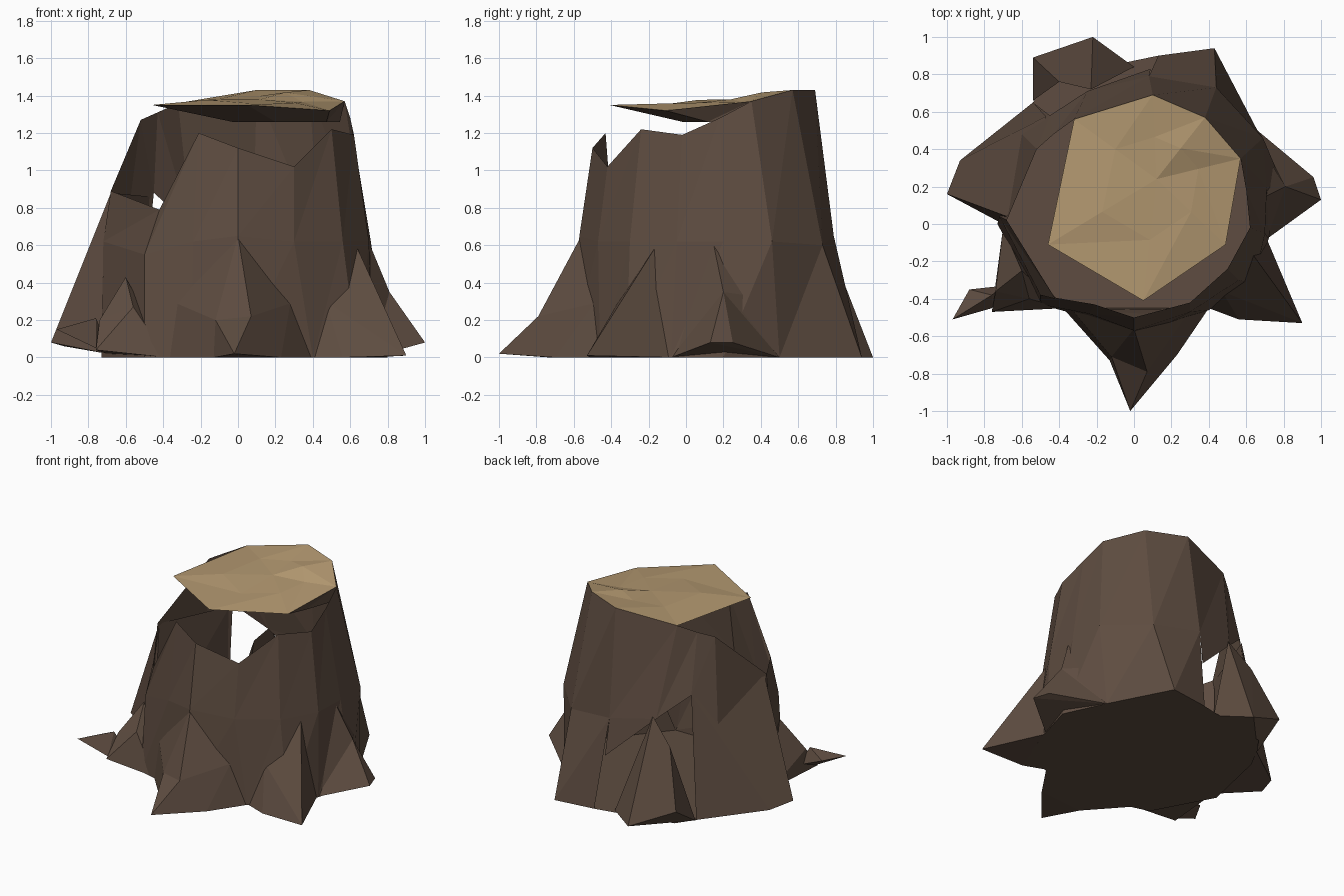
import bpy, bmesh
from mathutils import Vector

if "Cube" in bpy.data.objects:
    bpy.data.objects.remove(bpy.data.objects["Cube"])


def material(name, rgb):
    m = bpy.data.materials.new(name)
    m.diffuse_color = (*rgb, 1)
    m.use_nodes = True
    m.node_tree.nodes["Principled BSDF"].inputs["Base Color"].default_value = m.diffuse_color
    return m


BARK = material("dark bark", (0.112, 0.073, 0.052))
WOOD = material("cut wood", (0.455, 0.318, 0.165))


def finish(bm, name, mats):
    bmesh.ops.recalc_face_normals(bm, faces=bm.faces[:])
    me = bpy.data.meshes.new(name)
    bm.to_mesh(me)
    bm.free()
    for m in mats:
        me.materials.append(m)
    ob = bpy.data.objects.new(name, me)
    bpy.context.collection.objects.link(ob)
    return ob


def bridge(bm, a, b, mat=0, skip=()):
    """Triangulated band between two closed rings of equal count."""
    n = len(a)
    for i in range(n):
        if i in skip:
            continue
        j = (i + 1) % n
        for tri in ((a[i], a[j], b[j]), (a[i], b[j], b[i])):
            bm.faces.new(tri).material_index = mat


# Hollow trunk: broken rim, waist ring and ground ring, counter-clockwise
rim = [(.62, -.02, 1.19), (.60, .18, 1.28), (.57, .35, 1.37), (.38, .57, 1.43),
       (.10, .69, 1.43), (-.32, .56, 1.36), (-.43, .48, 1.31), (-.52, .40, 1.27),
       (-.68, .02, .89), (-.42, -.40, .79), (-.21, -.43, 1.20), (0, -.50, 1.12),
       (.30, -.42, 1.02), (.50, -.24, 1.22)]
waist = [(.70, -.05, .62), (.71, .20, .62), (.69, .46, .62), (.44, .73, .60),
         (.08, .79, .65), (-.25, .71, .70), (-.45, .58, .88), (-.60, .48, .66),
         (-.72, .04, .62), (-.50, -.38, .55), (-.24, -.48, .62), (0, -.57, .65),
         (.30, -.47, .62), (.56, -.30, .62)]
ground = [(.72, -.08), (.80, .20), (.66, .50), (.43, .94), (.13, .90),
          (-.45, .78), (-.54, .65), (-.62, .50), (-.73, 0), (-.50, -.43),
          (-.25, -.50), (0, -.62), (.40, -.46), (.64, -.32)]
bm = bmesh.new()
r0 = [bm.verts.new((x, y, 0)) for x, y in ground]
r1 = [bm.verts.new(p) for p in waist]
r2 = [bm.verts.new(p) for p in rim]
bridge(bm, r0, r1, skip=(4, 5))       # open split at the back left
bridge(bm, r1, r2)
shred = bm.verts.new((.09, .83, .38))  # bark left hanging over the split
bm.faces.new((r1[4], shred, r1[5]))
bm.faces.new(r0[::-1])
finish(bm, "hollow_trunk", [BARK])


# Roots: faceted wedges, each the hull of a few points
def root(name, pts):
    bm = bmesh.new()
    for p in pts:
        bm.verts.new(p)
    res = bmesh.ops.convex_hull(bm, input=bm.verts[:])
    junk = {v for v in res["geom_interior"] if isinstance(v, bmesh.types.BMVert)}
    bmesh.ops.delete(bm, geom=list(junk), context='VERTS')
    finish(bm, name, [BARK])


root("left_root", [(-.68, .04, .88), (-1, .16, .08), (-.93, .34, .06), (-.54, .65, 0),
                   (-.70, 0, .02), (-.47, .575, .86)])
root("right_root", [(.69, .14, .64), (.81, .20, .35), (.66, .50, 0), (.71, -.08, 0),
                    (.72, .34, .33)])
root("right_root_tip", [(.81, .20, .35), (1, .13, .08), (.96, .25, .08), (.81, .35, .05),
                        (.71, -.08, 0), (.66, .50, 0)])
root("front_right_root", [(.64, -.17, .58), (.90, -.53, .01), (.56, -.51, 0),
                          (.40, -.45, 0), (.71, -.08, 0), (.47, -.36, .30)])
root("front_root", [(0, -.56, .65), (.07, -.79, .22), (-.12, -.71, .20), (-.13, -.73, 0),
                    (.23, -.70, 0), (.40, -.45, 0), (-.38, -.45, 0), (.28, -.49, .29),
                    (-.33, -.46, .29)])
root("front_root_tip", [(-.02, -1, .02), (.07, -.79, .22), (-.12, -.71, .20),
                        (-.13, -.73, 0), (.23, -.70, 0), (0, -.60, .10)])
root("front_left_root", [(-.60, -.25, .43), (-.74, -.36, .20), (-.76, -.47, .04),
                         (-.72, -.30, .04), (-.38, -.45, 0), (-.70, -.02, .02),
                         (-.56, -.40, .27)])
root("front_left_root_tip", [(-.97, -.51, .15), (-.88, -.35, .15), (-.76, -.38, .21),
                             (-.70, -.33, .08), (-.76, -.45, .05)])

# Back left root: an open bark flap standing off the split
bm = bmesh.new()
toe, tip, knee, top, heel, low = [bm.verts.new(p) for p in (
    (-.22, 1, 0), (-.54, .89, .15), (-.40, .76, .55), (-.23, .72, .72), (0, .84, 0),
    (-.54, .66, 0))]
for f in ((toe, tip, knee), (toe, knee, top), (toe, top, heel), (tip, low, knee),
          (toe, low, tip), (toe, heel, low)):
    bm.faces.new(f)
finish(bm, "back_left_root", [BARK])

# Cut slab: tan uneven top, bark underside, overhanging the broken front
edge = [Vector(p) for p in ((-.46, -.11, 1.35), (.05, -.41, 1.35), (.49, -.11, 1.32),
                            (.57, .35, 1.37), (.38, .57, 1.43), (.10, .69, 1.43),
                            (-.32, .56, 1.36))]
bm = bmesh.new()
outer = [bm.verts.new(p) for p in edge]
mid = Vector((.12, .24, 1.38))
inner = [bm.verts.new(mid.lerp(p, .5) + Vector((0, 0, (.012, -.008)[i % 2])))
         for i, p in enumerate(edge)]
under = [bm.verts.new((.32 + (p.x - .32) * (.9 if p.x > .32 else .45),
                       .30 + (p.y - .30) * .45, 1.26)) for p in edge]
bridge(bm, outer, inner, 1)
hub = bm.verts.new(mid)
for i in range(7):
    bm.faces.new((inner[i], inner[(i + 1) % 7], hub)).material_index = 1
bridge(bm, under, outer, 0)
bm.faces.new(under[::-1])
finish(bm, "cut_slab", [BARK, WOOD])
